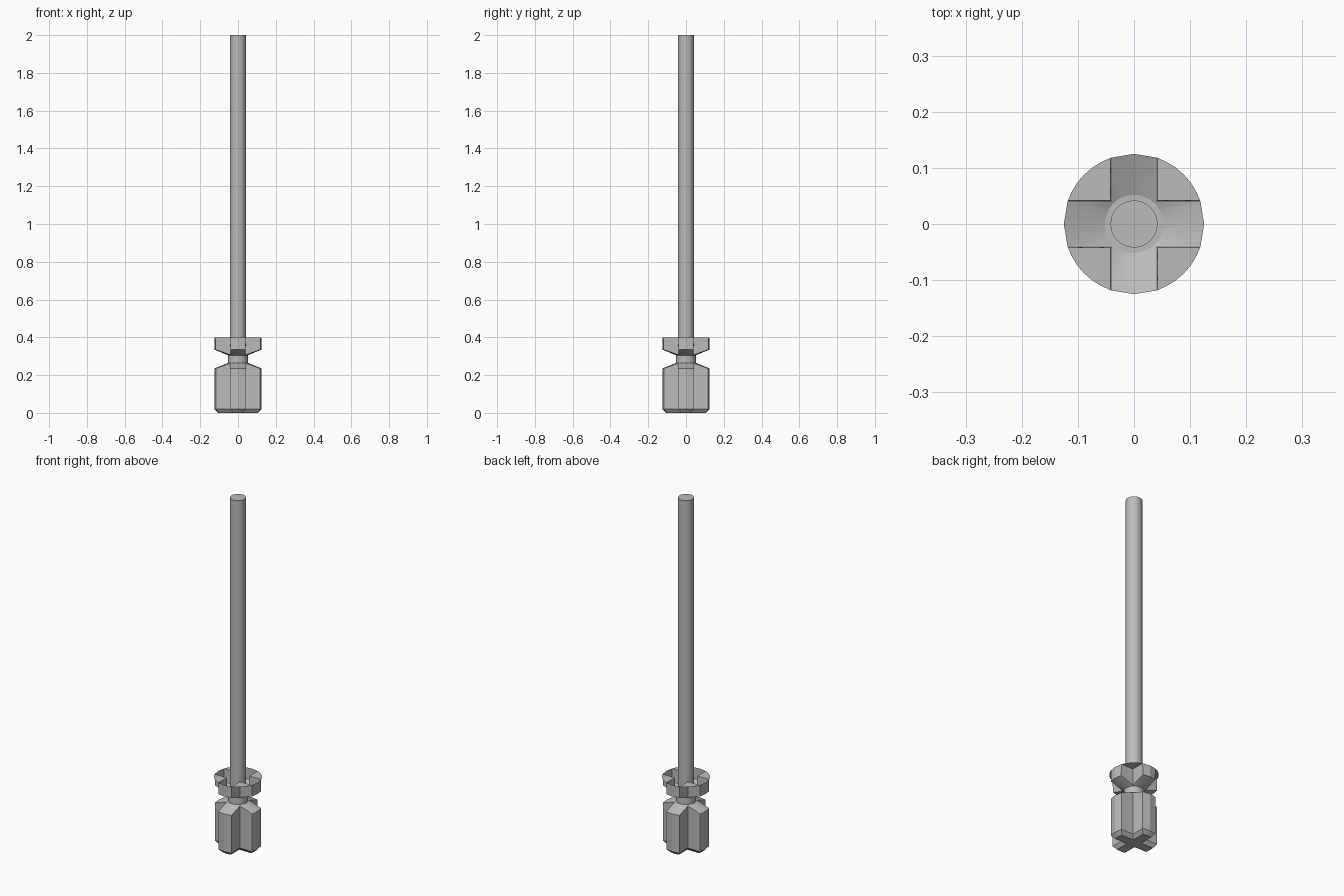
import bpy, bmesh, math
from mathutils import Vector

if "Cube" in bpy.data.objects:
    bpy.data.objects.remove(bpy.data.objects["Cube"], do_unlink=True)

R, W = 0.125, 0.042            # outer radius and half width of the cross arms
NECK_R, ROD_R, SIDES = 0.052, 0.042, 32

steel = bpy.data.materials.new("grey_metal")
steel.use_nodes = True
grey = (0.5, 0.5, 0.5, 1)
steel.diffuse_color = grey
steel.node_tree.nodes["Principled BSDF"].inputs["Base Color"].default_value = grey


def cross(height, r=R, w=W):
    """Four-armed outline with pointed tips; height(reach) gives z along an arm."""
    side = math.sqrt(r * r - w * w)
    pts = []
    for k in range(4):
        c, s = round(math.cos(k * math.pi / 2)), round(math.sin(k * math.pi / 2))
        for x, y in ((w, -w), (side, -w), (r, 0), (side, w)):
            z = height(0 if x == w else 1)
            pts.append(Vector((c * x - s * y, s * x + c * y, z)))
    # Add midpoints so that the outline matches the round neck
    out = []
    for i, p in enumerate(pts):
        out += [p, (p + pts[(i + 1) % len(pts)]) / 2]
    return out


def circle(r, z):
    return [Vector((r * math.cos(a), r * math.sin(a), z))
            for a in (2 * math.pi * i / SIDES - math.pi / 4 for i in range(SIDES))]


def loft(bm, loops):
    rows = [[bm.verts.new(p) for p in loop] for loop in loops]
    for a, b in zip(rows, rows[1:]):
        for i in range(SIDES):
            j = (i + 1) % SIDES
            bm.faces.new((a[i], a[j], b[j], b[i]))
    return rows


def finish(name, bm):
    mesh = bpy.data.meshes.new(name)
    bm.to_mesh(mesh)
    bm.free()
    mesh.materials.append(steel)
    obj = bpy.data.objects.new(name, mesh)
    bpy.context.collection.objects.link(obj)
    bpy.ops.object.select_all(action="DESELECT")
    obj.select_set(True)
    bpy.context.view_layer.objects.active = obj
    bpy.ops.object.shade_smooth_by_angle(angle=math.radians(15))
    return obj


# Cross-shaped head with chamfered foot and sloped shoulders
bm = bmesh.new()
rows = loft(bm, [
    cross(lambda t: 0, R - 0.02, W - 0.016),
    cross(lambda t: 0.02),
    cross(lambda t: 0.262 - 0.027 * t),
    circle(NECK_R, 0.265),
])
bm.faces.new(rows[0][::-1])
finish("cross_head", bm)

# Round neck
bm = bmesh.new()
loft(bm, [circle(NECK_R, 0.265), circle(NECK_R, 0.305)])
finish("neck", bm)

# Collar: cross-shaped trough with thin flat quarter plates between its arms
bm = bmesh.new()
rows = loft(bm, [
    circle(ROD_R, 0.305),
    circle(NECK_R, 0.305),
    cross(lambda t: 0.308 + 0.027 * t, R, W - 0.002),
    cross(lambda t: 0.4),
])
rim = rows[-1]
start = math.asin(W / R)
step = (math.pi / 2 - 2 * start) / 6
for k in range(4):
    corner = 8 * k
    arc = [bm.verts.new((R * math.cos(a), R * math.sin(a), 0.4))
           for a in (k * math.pi / 2 - math.pi / 2 + start + step * i for i in range(1, 6))]
    bm.faces.new([rim[corner], rim[corner - 1], rim[corner - 2]] + arc
                 + [rim[corner + 2], rim[corner + 1]])
finish("collar", bm)

# Long straight rod
bm = bmesh.new()
rows = loft(bm, [circle(ROD_R, 0.305), circle(ROD_R, 2.0)])
bm.faces.new(rows[0][::-1])
bm.faces.new(rows[1])
finish("rod", bm)
